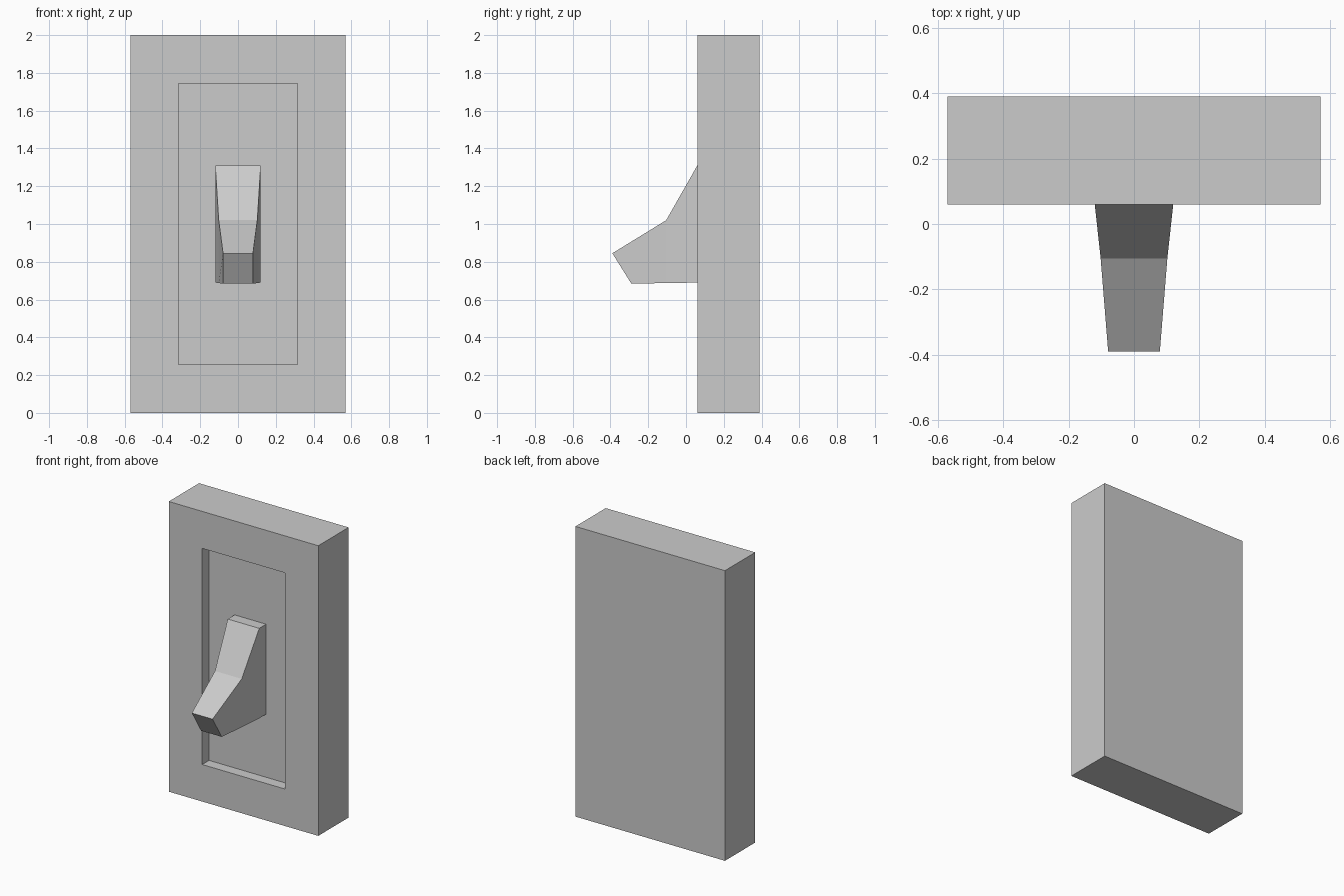
import bpy, bmesh
from mathutils import Matrix, Vector

if "Cube" in bpy.data.objects:
    bpy.data.objects.remove(bpy.data.objects["Cube"])


def finish(bm, name):
    bmesh.ops.recalc_face_normals(bm, faces=bm.faces)
    mesh = bpy.data.meshes.new(name)
    bm.to_mesh(mesh)
    bm.free()
    bpy.context.collection.objects.link(bpy.data.objects.new(name, mesh))


FRONT, BACK, FLOOR = 0.06, 0.39, 0.135

# Wall plate with a recessed front panel
bm = bmesh.new()
size = Vector((1.14, BACK - FRONT, 2.0))
bmesh.ops.create_cube(bm, size=1, matrix=Matrix.Translation((0, (FRONT + BACK) / 2, 1)) @ Matrix.Diagonal(size.to_4d()))
panel = min(bm.faces, key=lambda f: f.calc_center_median().y)
bmesh.ops.inset_region(bm, faces=[panel], thickness=0.255, use_even_offset=True)
panel = bmesh.ops.extrude_discrete_faces(bm, faces=[panel])["faces"][0]
bmesh.ops.translate(bm, verts=panel.verts, vec=(0, FLOOR - FRONT, 0))
finish(bm, "wall_plate")

# Toggle lever: sections of (half width, top y, top z, bottom y, bottom z)
sections = [
    (0.12, FLOOR, 1.31, FLOOR, 0.69),
    (0.12, FRONT, 1.31, FRONT, 0.69),
    (0.102, -0.105, 1.02, -0.105, 0.687),
    (0.079, -0.39, 0.845, -0.29, 0.685),
]
bm = bmesh.new()
rings = [[bm.verts.new(p) for p in ((-w, ty, tz), (w, ty, tz), (w, by, bz), (-w, by, bz))]
         for w, ty, tz, by, bz in sections]
for a, b in zip(rings, rings[1:]):
    for i in range(4):
        j = (i + 1) % 4
        bm.faces.new((a[i], a[j], b[j], b[i]))
bm.faces.new(rings[-1])
finish(bm, "toggle_lever")
